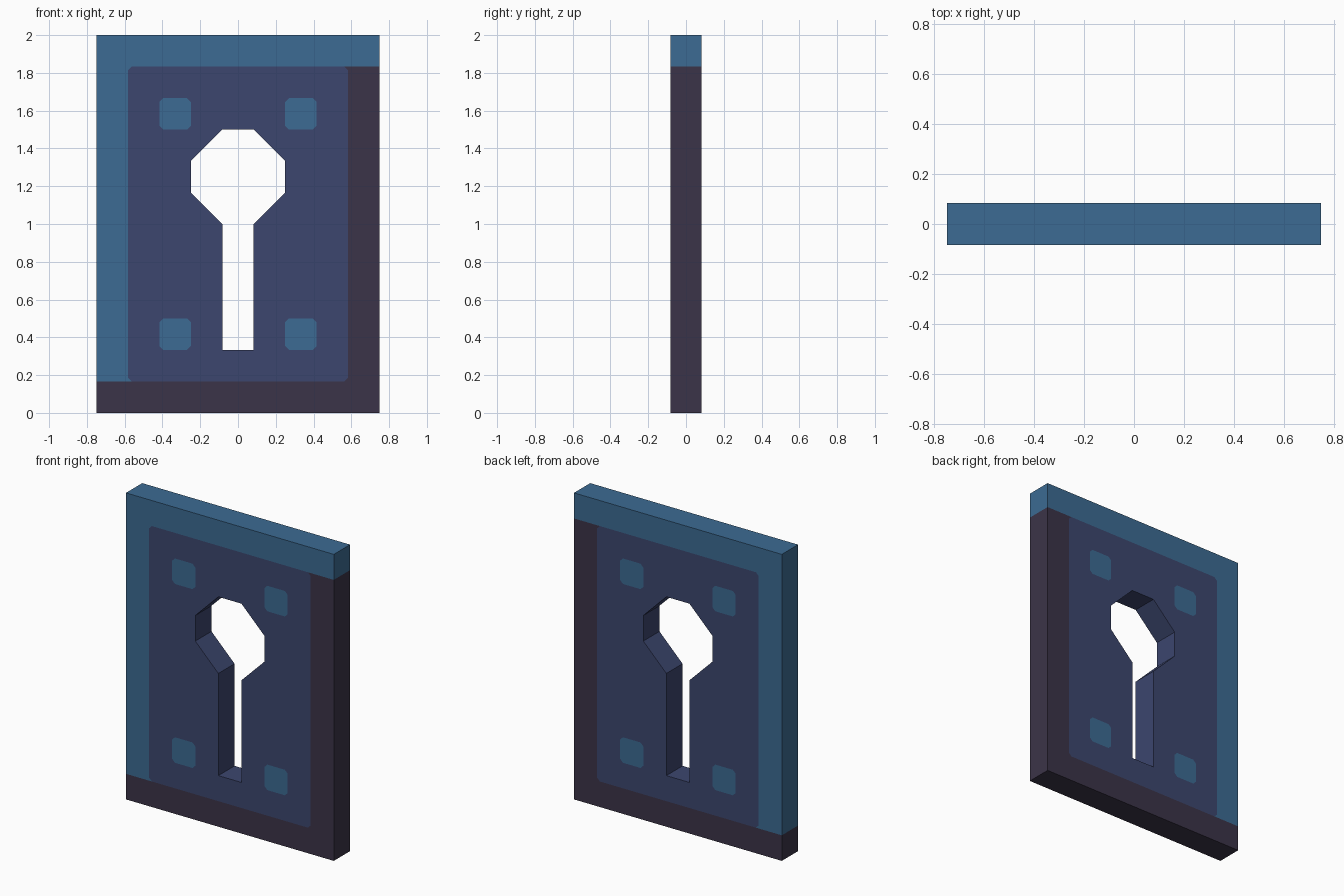
import bpy, bmesh
from mathutils import Vector

if "Cube" in bpy.data.objects:
    bpy.data.objects.remove(bpy.data.objects["Cube"])

U = 1 / 12                       # the model sits on a 1/12 unit grid
W, H, T = 9 * U, 24 * U, U       # half width, height, half thickness
PX, PZ0, PZ1 = 7 * U, 2 * U, 22 * U   # painted panel limits
C = 0.02                         # clipped corners of painted areas


def material(name, rgb):
    m = bpy.data.materials.new(name)
    lin = [((c / 255 + 0.055) / 1.055) ** 2.4 for c in rgb]
    m.diffuse_color = (*lin, 1)
    m.use_nodes = True
    m.node_tree.nodes["Principled BSDF"].inputs["Base Color"].default_value = m.diffuse_color
    return m


bm = bmesh.new()


def loop(points):
    vs = [bm.verts.new((x, -T, z)) for x, z in points]
    return [bm.edges.new((a, b)) for a, b in zip(vs, vs[1:] + vs[:1])]


def cut(co, no, test=lambda f: True):
    """Slice the faces that pass the test along a plane."""
    faces = [f for f in bm.faces if test(f)]
    geom = set(faces)
    for f in faces:
        geom.update(f.edges)
        geom.update(f.verts)
    bmesh.ops.bisect_plane(bm, geom=list(geom), dist=1e-5,
                           plane_co=Vector(co), plane_no=Vector(no))


def inside(f, x0, x1, z0, z1):
    c = f.calc_center_median()
    return abs(f.normal.y) > 0.9 and x0 < c.x < x1 and z0 < c.z < z1


def in_panel(f):
    return inside(f, -PX, PX, PZ0, PZ1)


def clip_corners(x0, x1, z0, z1):
    for x, sx in ((x0, -1), (x1, 1)):
        for z, sz in ((z0, -1), (z1, 1)):
            cut((x - sx * C, 0, z), (sx, 0, sz),
                lambda f: inside(f, x0, x1, z0, z1))


def in_clipped(c, x0, x1, z0, z1):
    dx = (x1 - x0) / 2 - abs(c.x - (x0 + x1) / 2)
    dz = (z1 - z0) / 2 - abs(c.z - (z0 + z1) / 2)
    return dx > 0 and dz > 0 and dx + dz > C


# plate outline with keyhole, filled and extruded
half = [(1, 4), (1, 12), (3, 14), (3, 16), (1, 18)]
keyhole = [(x * U, z * U) for x, z in half] + [(-x * U, z * U) for x, z in reversed(half)]
edges = loop([(-W, 0), (W, 0), (W, H), (-W, H)]) + loop(keyhole)
bmesh.ops.triangle_fill(bm, edges=edges, use_beauty=True, normal=(0, -1, 0))
ext = bmesh.ops.extrude_face_region(bm, geom=bm.faces[:], use_keep_orig=True)
bmesh.ops.translate(bm, vec=(0, 2 * T, 0),
                    verts=[g for g in ext['geom'] if isinstance(g, bmesh.types.BMVert)])
bmesh.ops.recalc_face_normals(bm, faces=bm.faces[:])
bm.normal_update()

# border cuts, then the panel's clipped corners
for x in (-PX, PX):
    cut((x, 0, 0), (1, 0, 0))
for z in (PZ0, PZ1):
    cut((0, 0, z), (0, 0, 1))
clip_corners(-PX, PX, PZ0, PZ1)

# four painted squares on each side
squares = [(x * U, (x + 2) * U, z * U, (z + 2) * U) for x in (-5, 3) for z in (4, 18)]
for x in (-5, -3, 3, 5):
    cut((x * U, 0, 0), (1, 0, 0), in_panel)
for z in (4, 6, 18, 20):
    cut((0, 0, z * U), (0, 0, 1), in_panel)
for s in squares:
    clip_corners(*s)

# colours: 0 light border, 1 dark border, 2 panel
for f in bm.faces:
    c = f.calc_center_median()
    if any(in_clipped(c, *s) for s in squares):
        f.material_index = 0
    elif in_clipped(c, -PX, PX, PZ0, PZ1):
        f.material_index = 2
    elif c.z > PZ1:
        f.material_index = 0
    elif c.z < PZ0:
        f.material_index = 1
    else:
        f.material_index = 0 if c.x < 0 else 1

me = bpy.data.meshes.new("keyhole_plate")
bm.to_mesh(me)
bm.free()
for m in (material("light_blue", (60, 107, 147)),
          material("dark_plum", (59, 52, 72)),
          material("indigo", (60, 70, 110))):
    me.materials.append(m)
bpy.context.collection.objects.link(bpy.data.objects.new("keyhole_plate", me))
